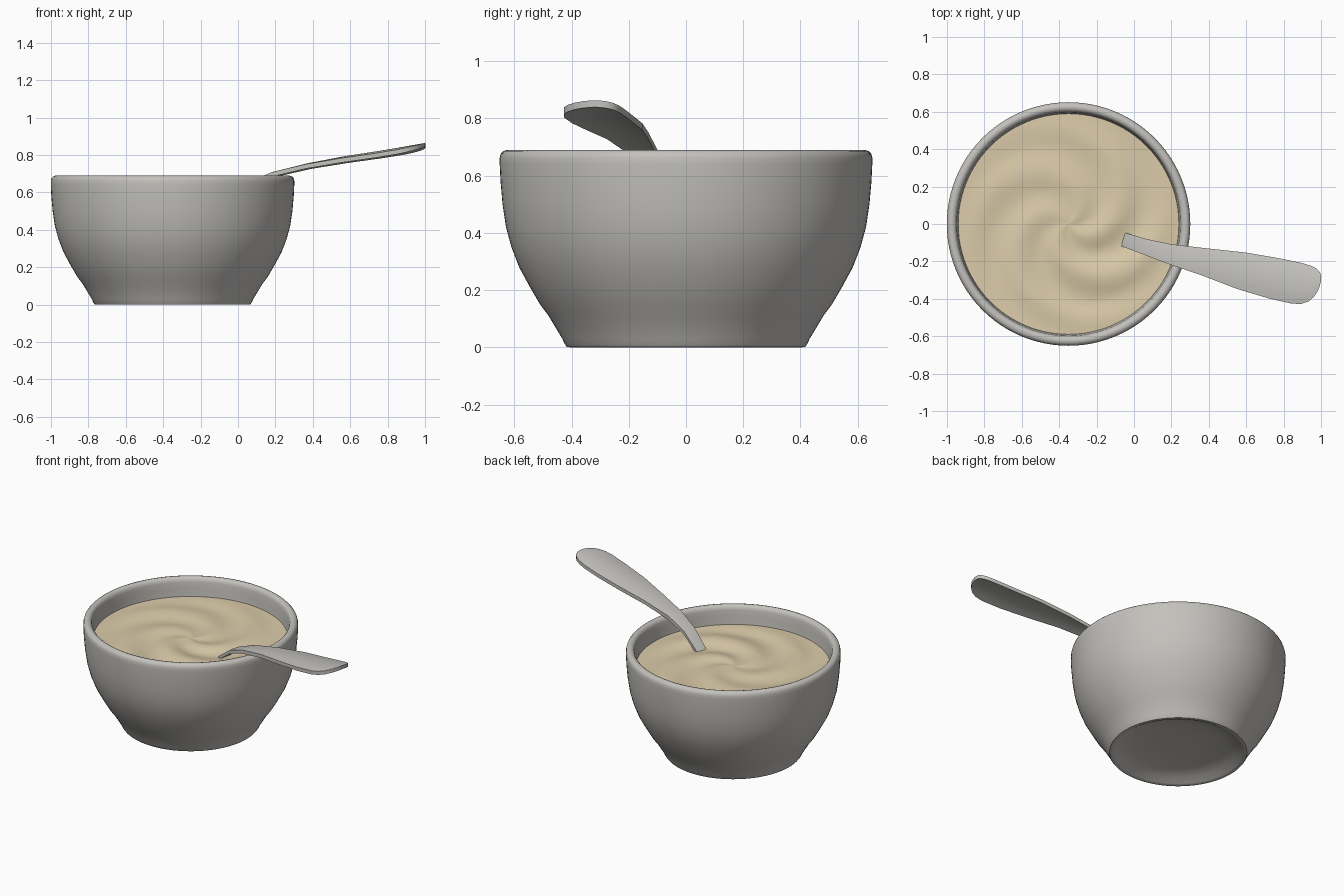
import bpy, bmesh, math
from mathutils import Vector

if "Cube" in bpy.data.objects:
    bpy.data.objects.remove(bpy.data.objects["Cube"])

CX = -0.35  # bowl axis


def material(name, rgb):
    m = bpy.data.materials.new(name)
    m.diffuse_color = (*rgb, 1)
    m.use_nodes = True
    m.node_tree.nodes["Principled BSDF"].inputs["Base Color"].default_value = m.diffuse_color
    return m


GREY = material("stoneware_grey", (0.55, 0.535, 0.505))
STEEL = material("spoon_grey", (0.55, 0.54, 0.51))
CREAM = material("cream_soup", (0.71, 0.60, 0.40))


def finish(name, bm, mat, angle):
    bmesh.ops.recalc_face_normals(bm, faces=bm.faces)
    me = bpy.data.meshes.new(name)
    bm.to_mesh(me)
    bm.free()
    me.materials.append(mat)
    ob = bpy.data.objects.new(name, me)
    bpy.context.collection.objects.link(ob)
    bpy.context.view_layer.objects.active = ob
    ob.select_set(True)
    bpy.ops.object.shade_smooth_by_angle(angle=math.radians(angle))
    ob.select_set(False)
    return ob


def skin(bm, rings):
    """Bridge successive closed rings of vertices with quads."""
    n = len(rings[0])
    for a, b in zip(rings, rings[1:]):
        for i in range(n):
            j = (i + 1) % n
            bm.faces.new((a[i], a[j], b[j], b[i]))


def lathe(bm, profile, n=96, height=lambda r, t: 0):
    """Revolve (radius, z); the first and last points lie on the axis."""
    rings = [[bm.verts.new((CX + r * math.cos(2 * math.pi * i / n),
                            r * math.sin(2 * math.pi * i / n),
                            z + height(r, 2 * math.pi * i / n)))
              for i in range(n)] for r, z in profile]
    skin(bm, rings)
    bmesh.ops.remove_doubles(bm, verts=bm.verts, dist=1e-5)


# Bowl: hollow foot, flared wall, rounded rim, inner wall and floor
bm = bmesh.new()
lathe(bm, [(0, .055), (.15, .053), (.28, .045), (.35, .028), (.39, .005), (.402, 0),
           (.416, .001), (.424, .012), (.432, .03), (.453, .065), (.480, .11),
           (.510, .15), (.545, .21), (.583, .28), (.610, .35), (.629, .42), (.641, .50),
           (.648, .58), (.651, .64), (.651, .662), (.647, .677), (.638, .686),
           (.624, .69), (.611, .686), (.602, .677), (.598, .66), (.594, .62),
           (.590, .57), (.575, .46), (.54, .34), (.46, .21), (.34, .13), (0, .11)])
finish("bowl", bm, GREY, 40)


# Soup: disc with a swirl of soft spiral ridges
def swirl(r, t):
    fade = min(1, r / .22) * min(1, max(0, (.59 - r) / .15))
    a = 4 * (t - 5.0 * r) + 5.9
    soft = .75 + .25 * math.cos(t + .9)  # stronger toward the spoon
    return .011 * fade * soft * math.sin(a)


bm = bmesh.new()
lathe(bm, [(.592 * i / 44, .568) for i in range(45)], 128, swirl)
finish("soup", bm, CREAM, 60)

# Spoon handle: crowned strip lofted along a rising path (x, y, z, half width)
stations = [(-.09, -.072, .515, .036), (-.035, -.09, .569, .038), (.06, -.122, .642, .042),
            (.19, -.160, .698, .053), (.38, -.203, .745, .074), (.575, -.25, .782, .100),
            (.75, -.291, .809, .111), (.87, -.317, .829, .112), (.92, -.325, .838, .105),
            (.955, -.326, .844, .090), (.978, -.323, .848, .068), (.992, -.320, .850, .040),
            (.996, -.319, .851, .015)]
side = Vector((.235, .972, 0))
bm = bmesh.new()
rings = []
for x, y, z, w in stations:
    top, low = [], []
    for k in range(9):
        u = k / 4 - 1
        p = Vector((x, y, z)) + side * (u * w)
        drop = 1.1 * (u * w) ** 2
        top.append(bm.verts.new(p + Vector((0, 0, .012 - drop))))
        low.append(bm.verts.new(p + Vector((0, 0, -.012 - drop))))
    rings.append(top + low[::-1])
skin(bm, rings)
bm.faces.new(rings[0])
bm.faces.new(rings[-1])
finish("spoon_handle", bm, STEEL, 40)
